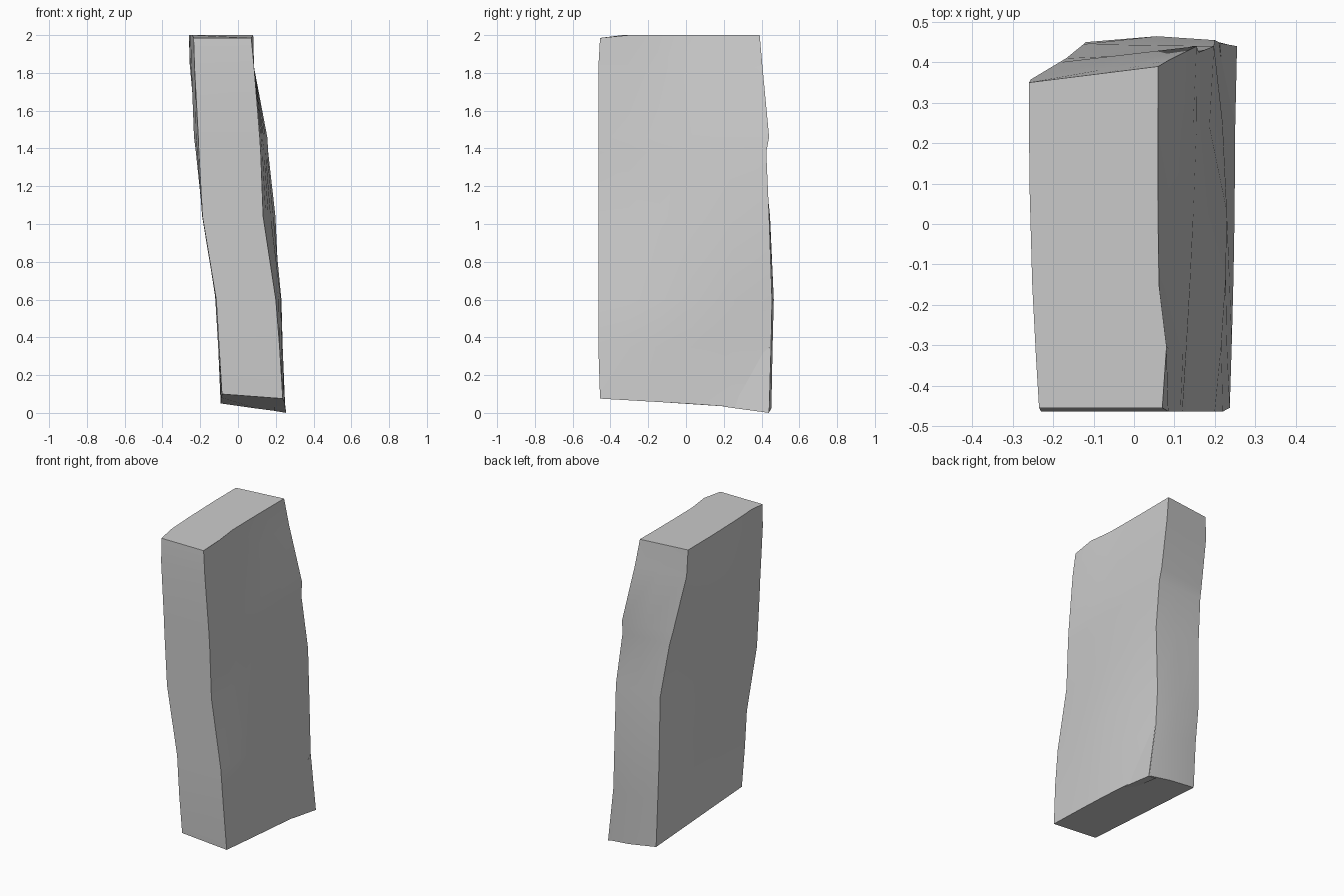
import bpy
import bmesh
import math

default = bpy.data.objects.get("Cube")
if default:
    bpy.data.objects.remove(default, do_unlink=True)

# Plain stone colour
stone = bpy.data.materials.new("grey stone")
stone.use_nodes = True
GREY = (0.6, 0.6, 0.6, 1)
stone.diffuse_color = GREY
stone.node_tree.nodes["Principled BSDF"].inputs["Base Color"].default_value = GREY


def finish(name, bm, angle):
    """Turn a bmesh into a shaded stone object."""
    bmesh.ops.recalc_face_normals(bm, faces=bm.faces)
    mesh = bpy.data.meshes.new(name)
    bm.to_mesh(mesh)
    bm.free()
    mesh.materials.append(stone)
    obj = bpy.data.objects.new(name, mesh)
    bpy.context.collection.objects.link(obj)
    bpy.ops.object.select_all(action="DESELECT")
    obj.select_set(True)
    bpy.context.view_layer.objects.active = obj
    bpy.ops.object.shade_smooth_by_angle(angle=math.radians(angle))
    return obj


def mix(a, b, t):
    return a + (b - a) * t


def arch(t):
    return math.sin(math.pi * t)


# Height, then x of front-left, back-left, front-right and back-right edges as seen
# from the front, y of the two back edges, and the bulge of the left and right sides
levels = [
    (2.0, -.235, -.26, .07, .06, .35, .39, .008, -.005),
    (1.83, -.23, -.255, .085, .085, .358, .405, .008, 0),
    (1.46, -.21, -.185, .115, .155, .4, .44, .035, 0),
    (1.38, -.207, -.168, .12, .16, .41, .425, .033, .005),
    (1.04, -.188, -.125, .133, .198, .445, .44, .025, .005),
    (.6, -.115, -.12, .2, .2, .45, .455, 0, .03),
    (.35, -.1, -.105, .22, .21, .442, .45, 0, .022),
    (0, -.085, -.092, .237, .25, .44, .44, 0, .005),
]


def ring(level):
    """Corners plus points along the broad sides, in walking order."""
    z, fl, bl, fr, br, yl, yr, left, right = level
    top, base = z == 2, z == 0
    front = -.455 if top or base else -.464
    pts = [(fl, front, z)]
    for t in (.15, .38, .7):
        pts.append((mix(fl, bl, t) - left * arch(t), mix(front, yl, t), z))
    pts.append((bl, yl, z))
    pts.append((mix(bl, br, .55), mix(yl, yr, .55) + .012 * (z < 1), z))
    pts.append((br, yr, z))
    for t in (.78, .54, .36, .18):
        knob = .015 if top and t < .2 else 0
        pts.append((mix(fr, br, t) + right * arch(t) + knob, mix(front, yr, t), z))
    pts.append((fr, front, z))
    # Slanting broken underside, lowest at the back right
    if base:
        pts = [(x, y, mix(.1, .05, (y + .46) / .9) - .075 * (x + .085)
                - .25 * max(0, y - .2) * (x + .1)) for x, y, _ in pts]
    # Slight dip at the top of the front
    if top:
        pts = [(x, y, z - (.015 if y < -.4 else 0)) for x, y, z in pts]
    return pts


# Leaning slab
bm = bmesh.new()
rings = [[bm.verts.new(p) for p in ring(level)] for level in levels]
count = len(rings[0])
for upper, lower in zip(rings, rings[1:]):
    for i in range(count):
        j = (i + 1) % count
        bm.faces.new((upper[i], upper[j], lower[j], lower[i]))
bm.faces.new(rings[0])
bm.faces.new(rings[-1])
finish("stone_slab", bm, 35)

# Split flake at the lower back corner
bm = bmesh.new()
outline = [(.212, .448, .35), (.246, .07, .06), (.25, .22, .03), (.255, .44, 0)]
outer = [bm.verts.new(p) for p in outline]
inner = [bm.verts.new((x - .06, y - .01, z + .01)) for x, y, z in outline]
bm.faces.new(outer)
bm.faces.new(inner)
for i in range(len(outer)):
    j = (i + 1) % len(outer)
    bm.faces.new((outer[i], outer[j], inner[j], inner[i]))
finish("corner_flake", bm, 20)
